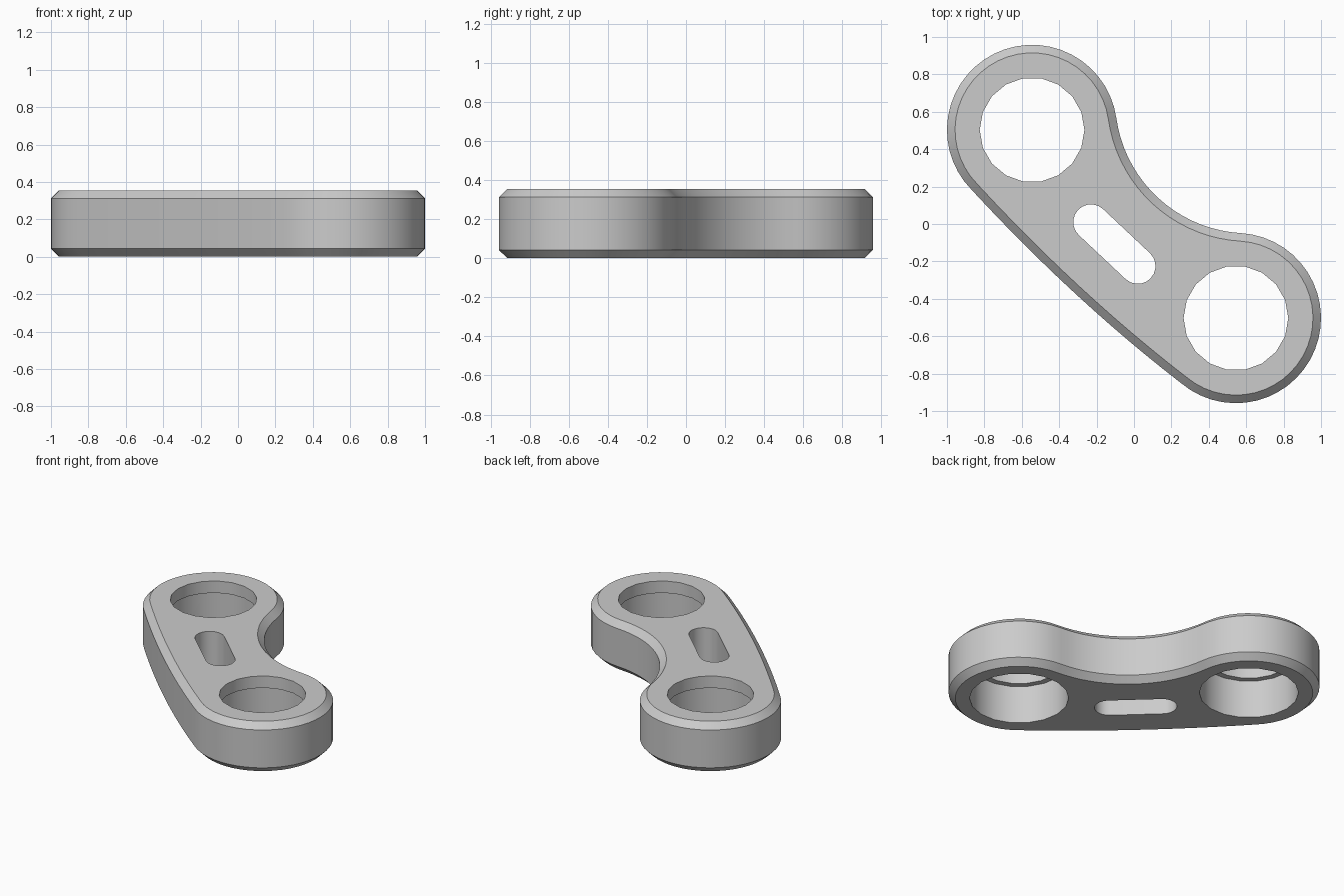
import bpy, bmesh, math
from mathutils import Vector

if "Cube" in bpy.data.objects:
    bpy.data.objects.remove(bpy.data.objects["Cube"], do_unlink=True)

H, CH = 0.355, 0.043          # plate height, chamfer
R = 0.455                     # lobe radius
LEFT, RIGHT = Vector((-0.545, 0.503)), Vector((0.545, -0.503))

metal = bpy.data.materials.new("Grey metal")
metal.use_nodes = True
GREY = (0.6, 0.6, 0.6, 1)
metal.diffuse_color = GREY
metal.node_tree.nodes["Principled BSDF"].inputs["Base Color"].default_value = GREY


def arc(c, r, a0, a1, n):
    """Points on an arc, angles in degrees, ends included."""
    angles = [math.radians(a0 + (a1 - a0) * i / n) for i in range(n + 1)]
    return [Vector((c[0] + r * math.cos(a), c[1] + r * math.sin(a))) for a in angles]


def inset(loop, d):
    """Move a counter-clockwise loop inward by d."""
    out = []
    for i, p in enumerate(loop):
        a = (p - loop[i - 1]).normalized()
        b = (loop[(i + 1) % len(loop)] - p).normalized()
        n = Vector((-a.y - b.y, a.x + b.x)).normalized()
        out.append(p + n * d / max(0.5, n.dot(Vector((-a.y, a.x)))))
    return out


def loft(name, layers):
    """Closed solid through (loop, z) layers."""
    bm = bmesh.new()
    rings = [[bm.verts.new((p.x, p.y, z)) for p in loop] for loop, z in layers]
    bm.faces.new(rings[0][::-1])
    bm.faces.new(rings[-1])
    for lo, hi in zip(rings, rings[1:]):
        for i in range(len(lo)):
            j = (i + 1) % len(lo)
            bm.faces.new((lo[i], lo[j], hi[j], hi[i]))
    bmesh.ops.recalc_face_normals(bm, faces=bm.faces)
    mesh = bpy.data.meshes.new(name)
    bm.to_mesh(mesh)
    bm.free()
    mesh.materials.append(metal)
    ob = bpy.data.objects.new(name, mesh)
    bpy.context.collection.objects.link(ob)
    return ob


# Outline: two lobes, a concave fillet on one side, a gentle bow on the other
FR = 0.715
axis = RIGHT - LEFT
side = Vector((-axis.y, axis.x)).normalized()
fc = side * math.sqrt((R + FR) ** 2 - (axis.length / 2) ** 2)
to_right = math.degrees(math.atan2(*(fc - RIGHT).yx))
to_left = math.degrees(math.atan2(*(fc - LEFT).yx))
outline = arc(RIGHT, R, -130, to_right, 28)
outline += arc(fc, FR, to_right + 180, to_left + 180, 18)[1:]
outline += arc(LEFT, R, to_left, 225, 28)[1:]
p0, p2, ctrl = outline[-1], outline[0], Vector((-0.32, -0.41))
for i in range(1, 12):
    t = i / 12
    outline.append(p0 * (1 - t) ** 2 + ctrl * 2 * t * (1 - t) + p2 * t ** 2)

inner = inset(outline, CH)
plate = loft("link_plate", [(inner, 0), (outline, CH), (outline, H - CH), (inner, H)])

# Stepped bores: wider below, narrow lip at the top
cutters = []
STEP = 0.27
for name, c in (("left_bore", LEFT), ("right_bore", RIGHT)):
    wide, lip = (arc(c, r, 0, 360, 18)[:-1] for r in (0.32, 0.28))
    cutters.append(loft(name, [(wide, -0.1), (wide, STEP), (lip, STEP), (lip, H + 0.1)]))

# Slot through the middle
s0, s1 = Vector((-0.23, 0.01)), Vector((0.02, -0.225))
ang = math.degrees(math.atan2(*(s1 - s0).yx))
slot = arc(s1, 0.095, ang - 90, ang + 90, 10) + arc(s0, 0.095, ang + 90, ang + 270, 10)
cutters.append(loft("slot_cutter", [(slot, -0.1), (slot, H + 0.1)]))

bpy.ops.object.select_all(action='DESELECT')
bpy.context.view_layer.objects.active = plate
plate.select_set(True)
for c in cutters:
    c.hide_render = True
    mod = plate.modifiers.new(c.name, 'BOOLEAN')
    mod.operation, mod.solver, mod.object = 'DIFFERENCE', 'EXACT', c
    bpy.ops.object.modifier_apply(modifier=mod.name)
    bpy.data.objects.remove(c, do_unlink=True)
bpy.ops.object.shade_smooth_by_angle(angle=math.radians(30))
